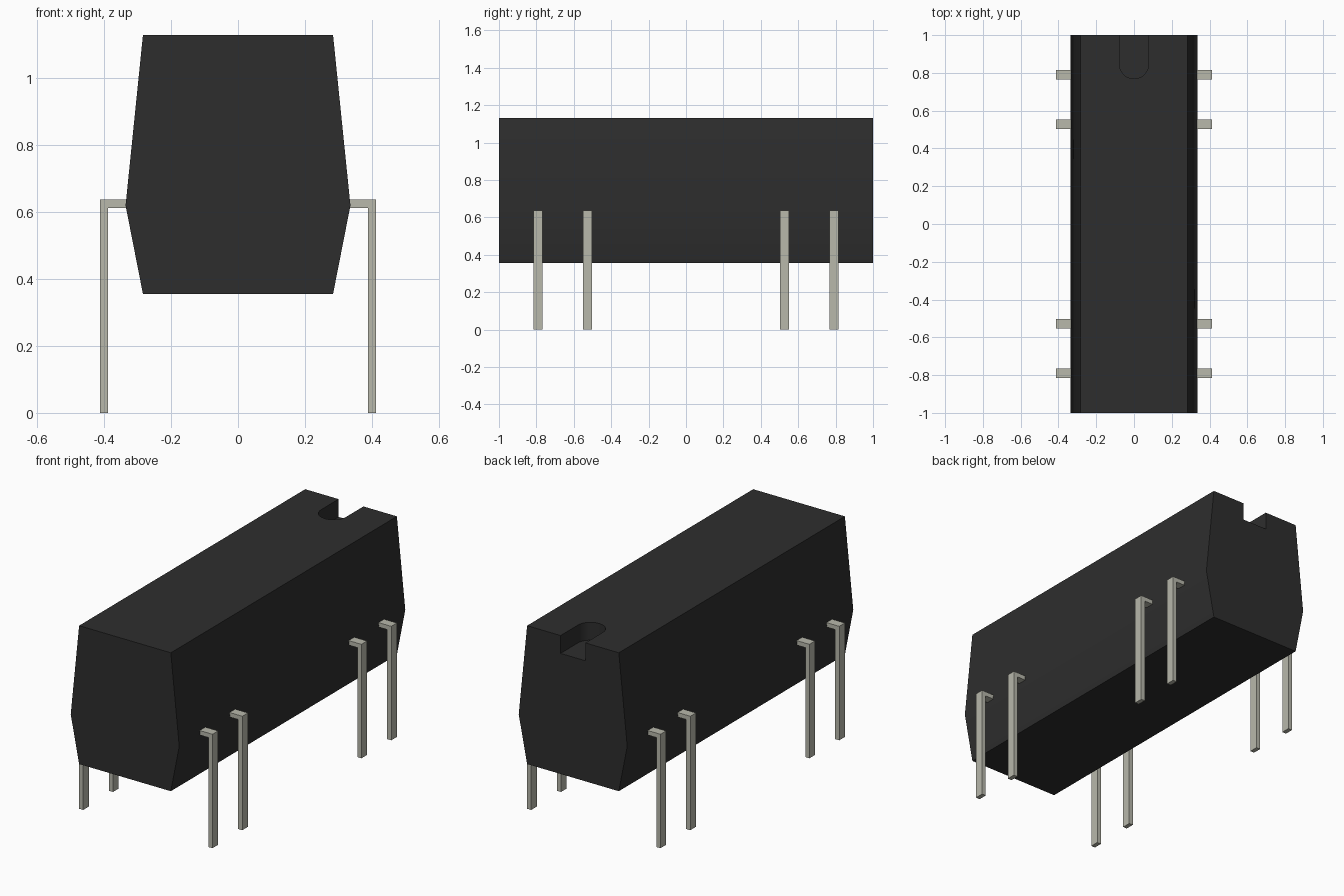
import bpy, math

cube = bpy.data.objects.get("Cube")
if cube:
    bpy.data.objects.remove(cube, do_unlink=True)


def material(name, color):
    mat = bpy.data.materials.new(name)
    mat.use_nodes = True
    mat.diffuse_color = color
    bsdf = next(n for n in mat.node_tree.nodes if n.type == 'BSDF_PRINCIPLED')
    bsdf.inputs["Base Color"].default_value = color
    return mat


def prism(name, outline, place, start, end, mat):
    """Extrude a 2D outline; place(u, v, w) puts depth w on the wanted axis."""
    n = len(outline)
    verts = [place(u, v, w) for w in (start, end) for u, v in outline]
    faces = [list(range(n)), list(range(n, 2 * n))]
    faces += [(i, (i + 1) % n, (i + 1) % n + n, i + n) for i in range(n)]
    mesh = bpy.data.meshes.new(name)
    mesh.from_pydata(verts, [], faces)
    mesh.materials.append(mat)
    obj = bpy.data.objects.new(name, mesh)
    bpy.context.collection.objects.link(obj)
    bpy.ops.object.select_all(action='DESELECT')
    obj.select_set(True)
    bpy.context.view_layer.objects.active = obj
    bpy.ops.object.mode_set(mode='EDIT')
    bpy.ops.mesh.select_all(action='SELECT')
    bpy.ops.mesh.normals_make_consistent(inside=False)
    bpy.ops.object.mode_set(mode='OBJECT')
    return obj


def along_y(u, v, w):
    return (u, w, v)


def along_z(u, v, w):
    return (u, v, w)


plastic = material("black_plastic", (0.027, 0.027, 0.027, 1))
metal = material("lead_metal", (0.48, 0.48, 0.41, 1))

# Package body: six-sided section along y
TOP, WAIST, BASE = 1.13, 0.62, 0.355
NARROW, WIDE = 0.284, 0.336
half = [(NARROW, BASE), (WIDE, WAIST), (NARROW, TOP)]
section = half + [(-x, z) for x, z in reversed(half)]
body = prism("package_body", section, along_y, -1, 1, plastic)

# Orientation notch: round-ended slot in the top at the back
R, CENTRE, DEPTH = 0.077, 0.846, 0.1
slot = [(R, 1.1), (-R, 1.1)]
slot += [(-R * math.cos(a), CENTRE - R * math.sin(a))
         for a in (math.pi * i / 24 for i in range(25))]
cutter = prism("notch_cutter", slot, along_z, TOP - DEPTH, TOP + 0.1, plastic)
cutter.hide_render = True
bpy.context.view_layer.objects.active = body
cut = body.modifiers.new("notch", 'BOOLEAN')
cut.operation, cut.solver, cut.object = 'DIFFERENCE', 'EXACT', cutter
bpy.ops.object.modifier_apply(modifier=cut.name)
bpy.data.objects.remove(cutter, do_unlink=True)
bpy.ops.object.select_all(action='DESELECT')
body.select_set(True)
bpy.ops.object.shade_smooth_by_angle(angle=math.radians(20))

# Bent leads: two at each end of both sides
OUTER, THICK, SHOULDER, WIDTH = 0.413, 0.025, 0.638, 0.05
inner = OUTER - THICK
under = SHOULDER - THICK
bend = [(0.3, SHOULDER), (OUTER, SHOULDER), (OUTER, 0),
        (inner, 0), (inner, under), (0.3, under)]
for side, sign in (("left", 1), ("right", -1)):
    for i, y in enumerate((-0.791, -0.527, 0.527, 0.791), 1):
        prism(f"{side}_lead_{i}", [(sign * x, z) for x, z in bend],
              along_y, y - WIDTH / 2, y + WIDTH / 2, metal)
